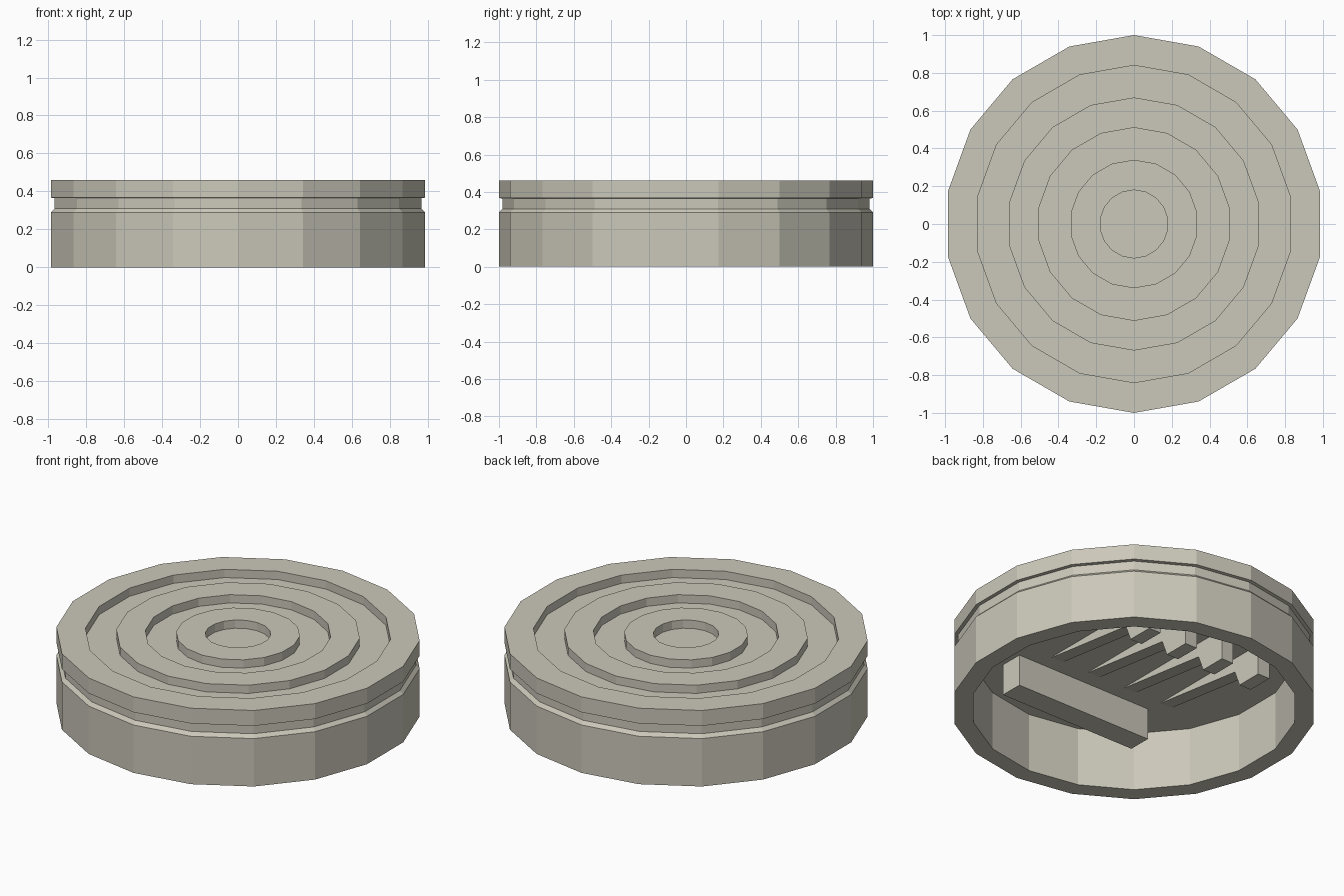
import bpy, bmesh, math

if "Cube" in bpy.data.objects:
    bpy.data.objects.remove(bpy.data.objects["Cube"])

stone = bpy.data.materials.new("warm grey")
stone.diffuse_color = (0.60, 0.58, 0.49, 1)
stone.use_nodes = True
stone.node_tree.nodes["Principled BSDF"].inputs["Base Color"].default_value = stone.diffuse_color


def finish(bm, name):
    bmesh.ops.remove_doubles(bm, verts=bm.verts, dist=1e-5)
    bmesh.ops.recalc_face_normals(bm, faces=bm.faces)
    me = bpy.data.meshes.new(name)
    bm.to_mesh(me)
    bm.free()
    me.materials.append(stone)
    ob = bpy.data.objects.new(name, me)
    bpy.context.collection.objects.link(ob)
    return ob


def lathe(name, profile, sides=18):
    bm = bmesh.new()
    rings = []
    for r, z in profile:
        ring = []
        for i in range(sides):
            a = math.pi / 2 + 2 * math.pi * i / sides
            ring.append(bm.verts.new((r * math.cos(a), r * math.sin(a), z)))
        rings.append(ring)
    for a, b in zip(rings, rings[1:]):
        for i in range(sides):
            j = (i + 1) % sides
            bm.faces.new((a[i], a[j], b[j], b[i]))
    return finish(bm, name)


def extrude_yz(name, outline, x0, x1):
    bm = bmesh.new()
    a = [bm.verts.new((x0, y, z)) for y, z in outline]
    b = [bm.verts.new((x1, y, z)) for y, z in outline]
    bm.faces.new(a)
    bm.faces.new(b)
    for i in range(len(a)):
        j = (i + 1) % len(a)
        bm.faces.new((a[i], a[j], b[j], b[i]))
    return finish(bm, name)


# hollow disc: stepped top rings, grooved rim, open underside
top, low, ceiling = 0.46, 0.41, 0.355
profile = [(0, low)]
z = low
for r in (0.18, 0.34, 0.51, 0.67, 0.84):
    profile.append((r, z))
    z = top if z == low else low
    profile.append((r, z))
profile += [(1, top), (1, 0.367), (0.98, 0.365), (0.98, 0.31), (1, 0.29),
            (1, 0), (0.895, 0), (0.895, ceiling), (0, ceiling)]
lathe("ringed_disc", profile)

# tapering ribs with end blocks under the ceiling
rib = [(-0.33, 0.36), (-0.33, 0.352), (0.30, 0.27), (0.34, 0.17),
       (0.50, 0.17), (0.50, 0.36)]
for i, x in enumerate((0.31, 0.05, -0.21, -0.47)):
    extrude_yz(f"under_rib_{i + 1}", rib, x - 0.08, x)

# cross bar under the ceiling
bar = [(-0.57, 0.36), (-0.57, 0.165), (-0.43, 0.165), (-0.43, 0.36)]
extrude_yz("under_bar", bar, -0.46, 0.46)
